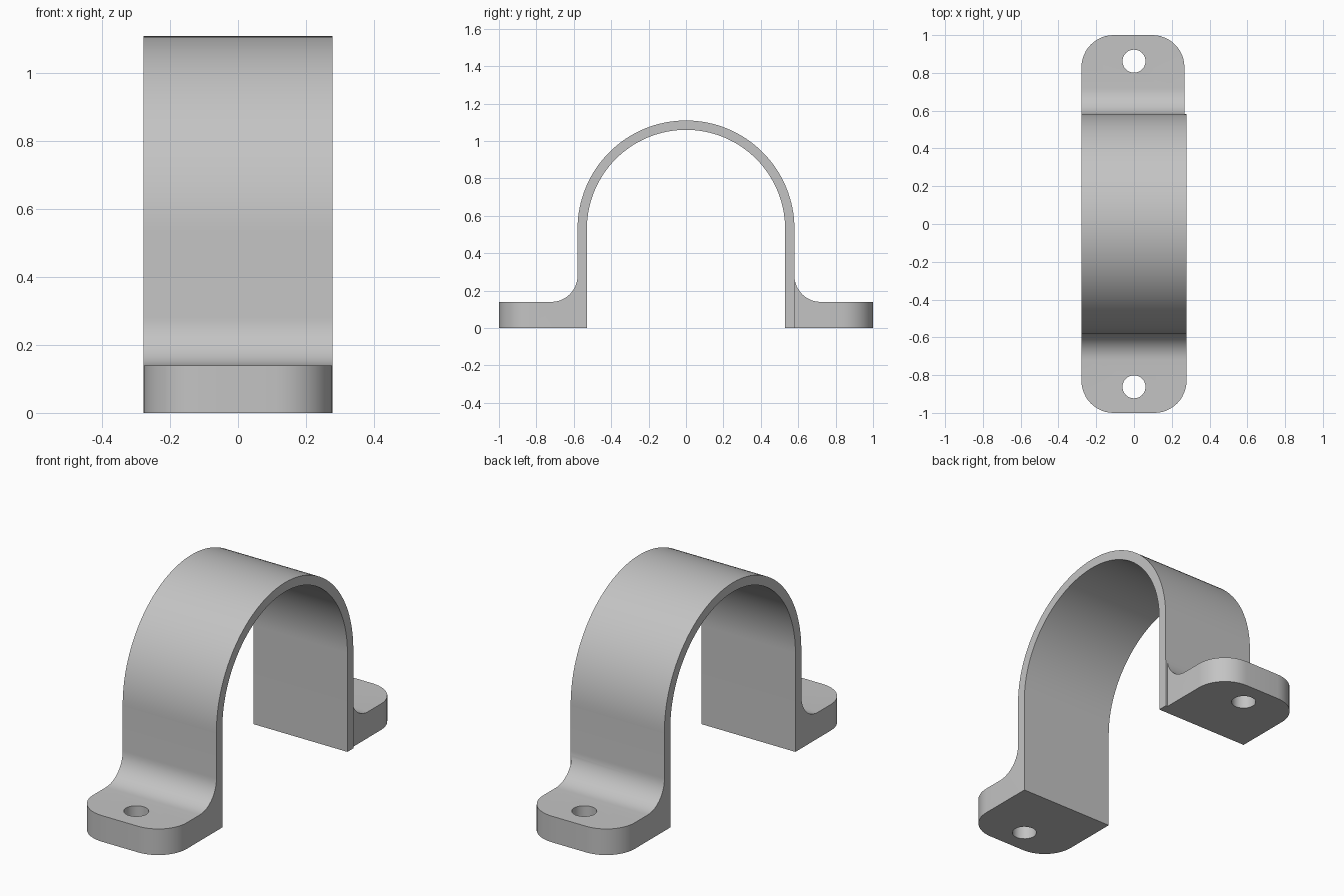
import bpy, bmesh
from math import sin, cos, radians
from mathutils import Vector

cube = bpy.data.objects.get("Cube")
if cube:
    bpy.data.objects.remove(cube)

HALF_W = 0.278      # half width of the strap
BACK_EDGE = 0.267   # the back foot is slightly narrower on its left
R_OUT, R_IN = 0.58, 0.53
FOOT_H, FILLET = 0.14, 0.14
CORNER, HOLE_R, HOLE_Y = 0.17, 0.061, 0.862

metal = bpy.data.materials.new("light grey")
metal.use_nodes = True
grey = (0.55, 0.55, 0.55, 1)
metal.diffuse_color = grey
metal.node_tree.nodes["Principled BSDF"].inputs["Base Color"].default_value = grey


def arc(cx, cy, r, start, end, steps):
    """Points along an arc, angles in degrees."""
    angles = [radians(start + (end - start) * i / steps) for i in range(steps + 1)]
    return [(cx + r * cos(a), cy + r * sin(a)) for a in angles]


def prism(name, outline, place, sweep):
    """Extrude a flat outline along a vector."""
    bm = bmesh.new()
    face = bm.faces.new([bm.verts.new(place(u, v)) for u, v in outline])
    top = bmesh.ops.extrude_face_region(bm, geom=[face])["geom"]
    bmesh.ops.translate(bm, vec=Vector(sweep),
                        verts=[g for g in top if isinstance(g, bmesh.types.BMVert)])
    bmesh.ops.recalc_face_normals(bm, faces=bm.faces)
    mesh = bpy.data.meshes.new(name)
    bm.to_mesh(mesh)
    bm.free()
    obj = bpy.data.objects.new(name, mesh)
    bpy.context.collection.objects.link(obj)
    mesh.materials.append(metal)
    return obj


def cut(target, cutter, operation):
    mod = target.modifiers.new(cutter.name, "BOOLEAN")
    mod.operation, mod.solver, mod.object = operation, "EXACT", cutter
    bpy.context.view_layer.objects.active = target
    bpy.ops.object.modifier_apply(modifier=mod.name)
    bpy.data.objects.remove(cutter)


# Side profile: foot, fillet, wall and arch; feet run long and are trimmed below
fillet = arc(R_OUT + FILLET, FOOT_H + FILLET, FILLET, 270, 180, 12)
right_foot = [(R_IN, 0), (1.1, 0), (1.1, FOOT_H)] + fillet
left_foot = [(-y, z) for y, z in reversed(right_foot)]
outer = arc(0, R_OUT - 0.05, R_OUT, 0, 180, 64)
inner = arc(0, R_OUT - 0.05, R_IN, 180, 0, 64)
clamp = prism("pipe_clamp", right_foot + outer + left_foot + inner,
              lambda y, z: (-0.4, y, z), (0.8, 0, 0))

# Plan outline: rounded feet, with a small step at the back foot
c = CORNER
plan = (arc(-HALF_W + c, c - 1, c, 180, 270, 12)
        + arc(HALF_W - c, c - 1, c, 270, 360, 12)
        + [(HALF_W, R_OUT + 0.002), (BACK_EDGE, R_OUT + 0.002)]
        + arc(BACK_EDGE - c, 1 - c, c, 0, 90, 12)
        + arc(-HALF_W + c, 1 - c, c, 90, 180, 12))
cut(clamp, prism("plan_trim", plan, lambda x, y: (x, y, -0.1), (0, 0, 1.5)), "INTERSECT")

# Screw holes
for side in (-1, 1):
    circle = arc(0, side * HOLE_Y, HOLE_R, 0, 360, 32)[:-1]
    cut(clamp, prism("screw_hole", circle, lambda x, y: (x, y, -0.1), (0, 0, 0.4)), "DIFFERENCE")

bpy.ops.object.select_all(action="DESELECT")
clamp.select_set(True)
bpy.context.view_layer.objects.active = clamp
bpy.ops.object.shade_smooth_by_angle(angle=radians(30))
